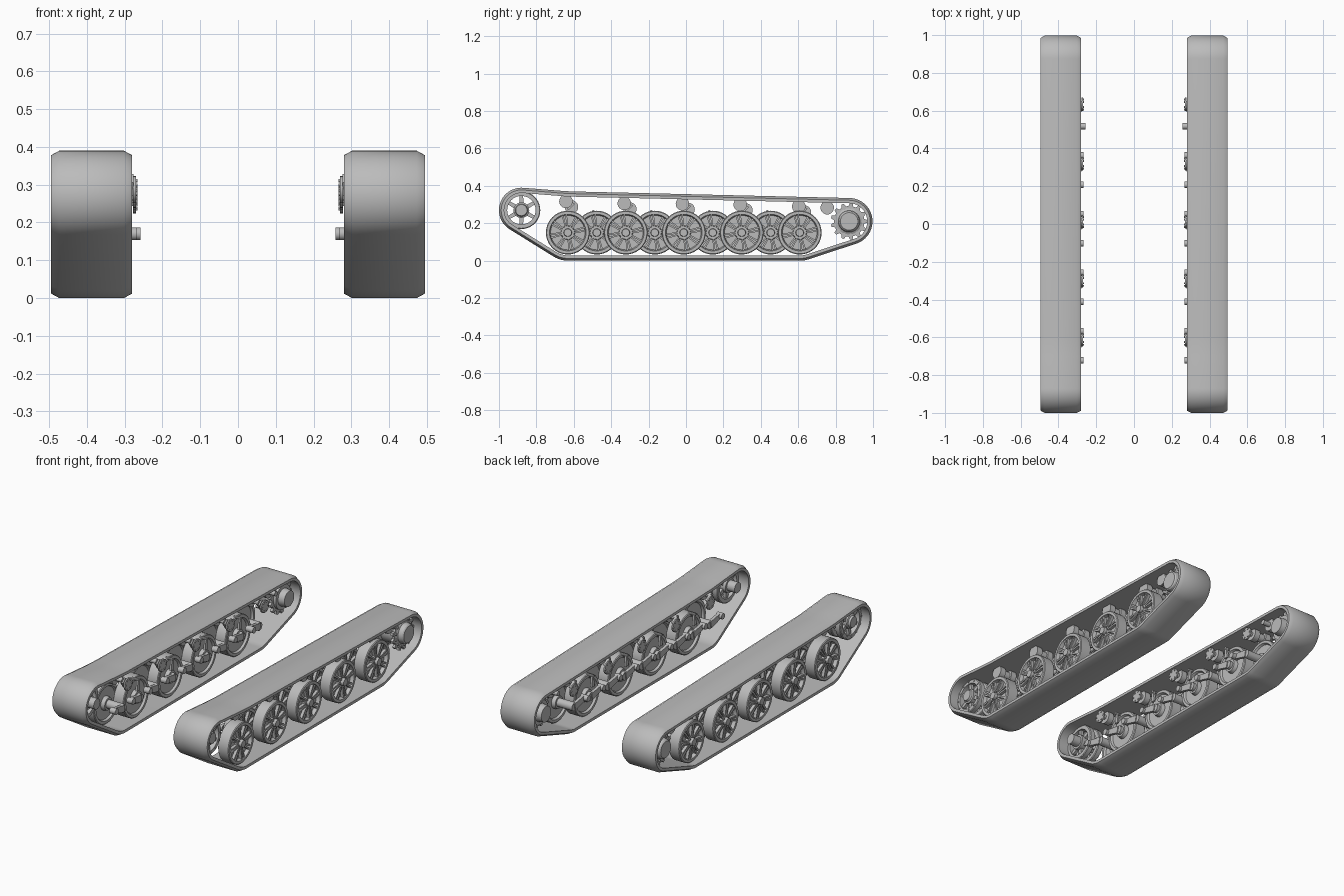
import bpy, bmesh
from math import sin, cos, pi, radians, hypot, atan2
from mathutils import Matrix, Vector

cube = bpy.data.objects.get("Cube")
if cube:
    bpy.data.objects.remove(cube)

steel = bpy.data.materials.new("plain_grey")
steel.use_nodes = True
GREY = (0.5, 0.5, 0.5, 1)
steel.diffuse_color = GREY
steel.node_tree.nodes["Principled BSDF"].inputs["Base Color"].default_value = GREY


def finish(name, bm):
    """Turn the mesh into an object mirrored to the other side."""
    bmesh.ops.remove_doubles(bm, verts=bm.verts, dist=0.00001)
    bmesh.ops.recalc_face_normals(bm, faces=bm.faces)
    mesh = bpy.data.meshes.new(name)
    bm.to_mesh(mesh)
    bm.free()
    mesh.materials.append(steel)
    ob = bpy.data.objects.new(name, mesh)
    bpy.context.collection.objects.link(ob)
    bpy.ops.object.select_all(action='DESELECT')
    ob.select_set(True)
    bpy.context.view_layer.objects.active = ob
    bpy.ops.object.shade_smooth_by_angle(angle=radians(30))
    ob.modifiers.new("other_side", 'MIRROR')
    return ob


def skin(bm, rings, closed):
    """Bridge consecutive rings of points with quads."""
    rows = [[bm.verts.new(p) for p in ring] for ring in rings]
    pairs = list(zip(rows, rows[1:]))
    if closed:
        pairs.append((rows[-1], rows[0]))
    for a, b in pairs:
        for i in range(len(a)):
            j = (i + 1) % len(a)
            bm.faces.new((a[i], a[j], b[j], b[i]))


def lathe(bm, y, z, profile, n=32, closed=False):
    """Revolve an (x, radius) profile around a sideways axle."""
    skin(bm, [[(x, y + max(r, 0.000001) * cos(2 * pi * i / n),
                z + max(r, 0.000001) * sin(2 * pi * i / n)) for i in range(n)]
              for x, r in profile], closed)


def rod(bm, y, z, x0, x1, r, n=16):
    lathe(bm, y, z, [(x0, 0), (x0, r), (x1, r), (x1, 0)], n)


def plate(bm, outline, x0, x1):
    """Extrude a (y, z) outline sideways."""
    a, b = [[bm.verts.new((x, y, z)) for y, z in outline] for x in (x0, x1)]
    bm.faces.new(a)
    bm.faces.new(b)
    for i in range(len(a)):
        j = (i + 1) % len(a)
        bm.faces.new((a[i], a[j], b[j], b[i]))


def bar(bm, p, q, w0, w1, x0, x1):
    """Tapered bar between two (y, z) points."""
    dy, dz = q[0] - p[0], q[1] - p[1]
    k = hypot(dy, dz)
    ny, nz = -dz / k, dy / k
    plate(bm, [(p[0] + ny * w0, p[1] + nz * w0), (q[0] + ny * w1, q[1] + nz * w1),
               (q[0] - ny * w1, q[1] - nz * w1), (p[0] - ny * w0, p[1] - nz * w0)], x0, x1)


def around(y, z, r, count, turn=0.0):
    return [(y + r * cos(2 * pi * i / count + turn), z + r * sin(2 * pi * i / count + turn))
            for i in range(count)]


IDLER = (-0.88, 0.27)
SPROCKET = (0.872, 0.21)
WHEEL_Z = 0.15
WHEEL_Y = [-0.632 + 0.155 * i for i in range(9)]


# Track band: a chamfered section swept around the running gear
def band_path(inset):
    arcs = [(SPROCKET, 0.125, -72, 88), (None,), (IDLER, 0.12, 85, 238),
            ((-0.63, 0.15), 0.15, 238, 270), ((0.61, 0.15), 0.15, 270, 288)]
    points = []
    for arc in arcs:
        if arc[0] is None:
            points += [(y, z - inset) for y, z in ((-0.6, 0.37), (-0.65, 0.372), (-0.7, 0.376))]
            continue
        (y, z), r, a0, a1 = arc
        steps = max(6, int((a1 - a0) / 6))
        for i in range(steps + 1):
            a = radians(a0 + (a1 - a0) * i / steps)
            points.append((y + (r - inset) * cos(a), z + (r - inset) * sin(a)))
    return points


bm = bmesh.new()
section = [(0.302, 0), (0.28, 0.012), (0.28, 0.028), (0.495, 0.028), (0.495, 0.012), (0.473, 0)]
skin(bm, [[(x, y, z) for y, z in band_path(d)] for x, d in section], True)
finish("track_band", bm)


# Road wheels: five outer and four inner, overlapping
def road_wheel(name, y, x0, x1):
    bm = bmesh.new()
    z, face = WHEEL_Z, x1 - 0.02
    lathe(bm, y, z, [(x0 - 0.01, 0), (x0 - 0.01, 0.035), (x0 + 0.012, 0.04), (x0 + 0.012, 0.092),
                     (x0, 0.098), (x0, 0.113), (x0 + 0.004, 0.117), (x1 - 0.004, 0.117),
                     (x1, 0.113), (x1, 0.098), (face, 0.092), (face, 0.038), (x1 - 0.004, 0.034),
                     (x1 - 0.004, 0.022), (x1 + 0.014, 0.02), (x1 + 0.014, 0)], 40)
    # paired ribs fanning out to the rim
    for a in range(8):
        for side in (-1, 1):
            t = 2 * pi * a / 8 + 0.2
            p, q = [(y + r * cos(t + side * s), z + r * sin(t + side * s))
                    for r, s in ((0.03, 0.16), (0.096, 0.1))]
            bar(bm, p, q, 0.004, 0.005, face - 0.002, x1 - 0.003)
    for by, bz in around(y, z, 0.028, 8):
        rod(bm, by, bz, x1 - 0.006, x1 + 0.003, 0.004, 6)
    finish(name, bm)


for i, y in enumerate(WHEEL_Y):
    if i % 2 == 0:
        road_wheel("outer_road_wheel", y, 0.395, 0.465)
    else:
        road_wheel("inner_road_wheel", y, 0.315, 0.383)

# Swing arms with pivots and bump stops
for i, y in enumerate(WHEEL_Y):
    bm = bmesh.new()
    pivot = (y - 0.09, 0.17)
    rod(bm, y, WHEEL_Z, 0.287, 0.4 if i % 2 == 0 else 0.32, 0.024)
    rod(bm, *pivot, 0.258 if i == 8 else 0.268, 0.305, 0.017)
    bar(bm, pivot, (y, WHEEL_Z), 0.015, 0.02, 0.282, 0.3)
    if i % 2:
        rod(bm, y - 0.018, 0.262, 0.285, 0.33, 0.008, 10)
        bar(bm, (y - 0.018, 0.262), (y - 0.018, 0.2), 0.006, 0.012, 0.288, 0.3)
    finish("swing_arm", bm)

# Return rollers with mounting flanges
for y, z in ((-0.642, 0.317), (-0.33, 0.306), (-0.019, 0.304), (0.29, 0.3), (0.603, 0.29),
             (0.755, 0.283)):
    bm = bmesh.new()
    lathe(bm, y, z, [(0.33, 0), (0.33, 0.036), (0.365, 0.036), (0.365, 0.024), (0.405, 0.024),
                     (0.405, 0.036), (0.44, 0.036), (0.44, 0)], 24)
    rod(bm, y, z, 0.285, 0.34, 0.014)
    if y < 0.7:
        fy, fz = y + 0.03, z - 0.03
        rod(bm, fy, fz, 0.27, 0.278, 0.036, 20)
        bar(bm, (y, z), (fy, fz), 0.016, 0.024, 0.277, 0.295)
        for by, bz in around(fy, fz, 0.027, 6):
            rod(bm, by, bz, 0.266, 0.272, 0.005, 6)
    finish("return_roller", bm)

# Front idler: open spoked wheel
bm = bmesh.new()
y, z = IDLER
for x0 in (0.345, 0.405):
    lathe(bm, y, z, [(x0, 0.076), (x0, 0.097), (x0 + 0.004, 0.101), (x0 + 0.031, 0.101),
                     (x0 + 0.035, 0.097), (x0 + 0.035, 0.076)], 40, True)
    for p, q in zip(around(y, z, 0.028, 6, pi / 6), around(y, z, 0.08, 6, pi / 6)):
        bar(bm, p, q, 0.012, 0.009, x0 + 0.008, x0 + 0.026)
lathe(bm, y, z, [(0.285, 0), (0.285, 0.03), (0.335, 0.03), (0.335, 0.042), (0.44, 0.042),
                 (0.444, 0.034), (0.455, 0.03), (0.455, 0)])
for by, bz in around(y, z, 0.088, 12):
    rod(bm, by, bz, 0.436, 0.444, 0.005, 6)
finish("front_idler", bm)

# Rear drive sprocket: two toothed rings on a drum
bm = bmesh.new()
y, z = SPROCKET
TEETH = 13
outline = []
for i in range(TEETH):
    for r, part in ((0.082, -0.32), (0.098, -0.15), (0.098, 0.15), (0.082, 0.32)):
        a = 2 * pi * (i + part) / TEETH
        outline.append((y + r * cos(a), z + r * sin(a)))
for x0 in (0.335, 0.43):
    plate(bm, outline, x0, x0 + 0.016)
lathe(bm, y, z, [(0.283, 0), (0.283, 0.045), (0.32, 0.05), (0.32, 0.07), (0.446, 0.07),
                 (0.452, 0.058), (0.476, 0.053), (0.482, 0.047), (0.482, 0)])
for by, bz in around(y, z, 0.072, TEETH):
    rod(bm, by, bz, 0.444, 0.453, 0.007, 6)
finish("drive_sprocket", bm)
